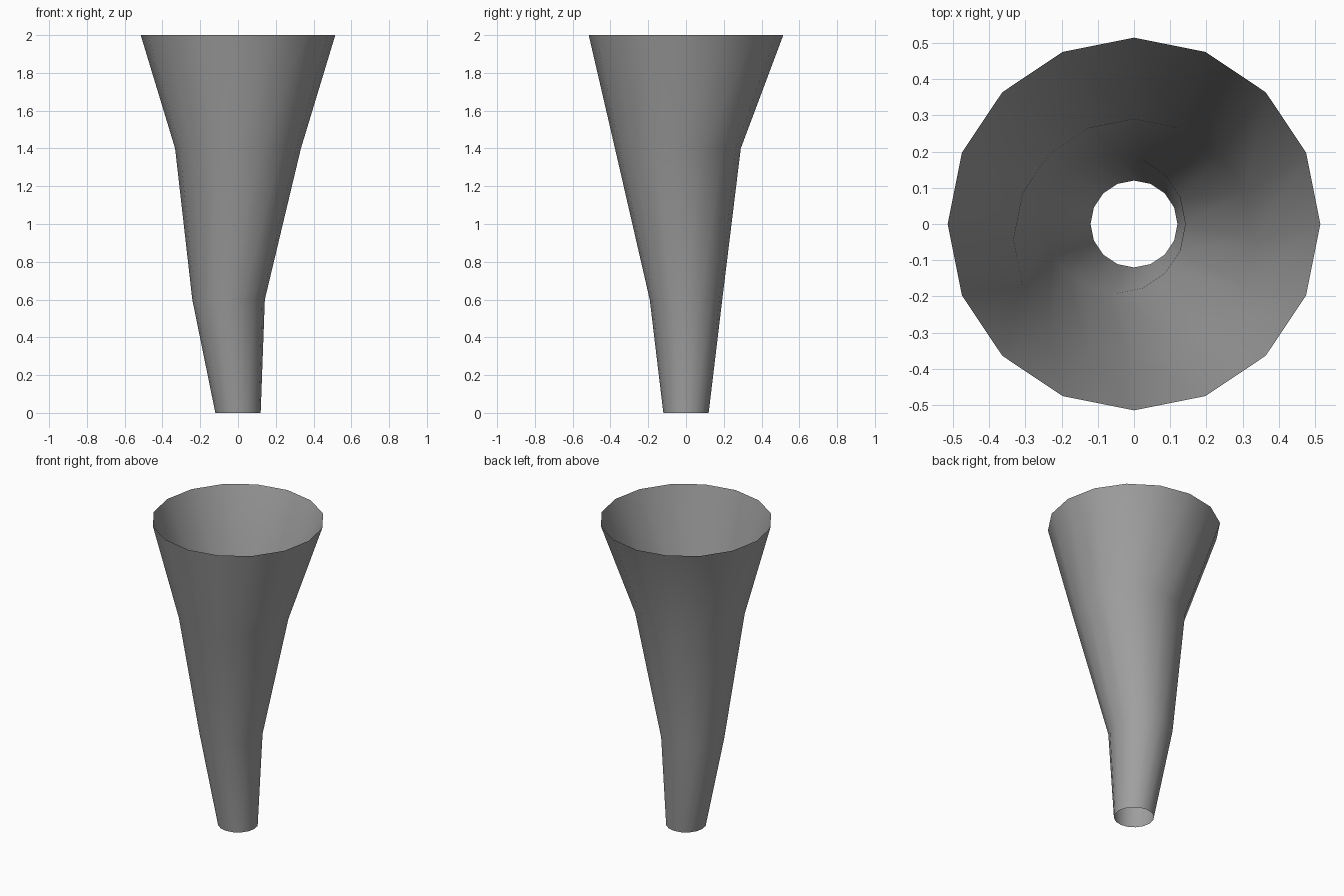
import bpy, bmesh
from math import cos, sin, tau

cube = bpy.data.objects.get("Cube")
if cube:
    bpy.data.objects.remove(cube, do_unlink=True)

# Plain grey material
grey = bpy.data.materials.new("mid grey")
grey.use_nodes = True
colour = (0.35, 0.35, 0.35, 1)
grey.diffuse_color = colour
grey.node_tree.nodes["Principled BSDF"].inputs["Base Color"].default_value = colour

# Open flared tube: each ring is centre x, centre y, height, radius
SIDES = 16
RINGS = [(0, 0, 0, 0.12), (-0.05, 0, 0.6, 0.192),
         (0, -0.043, 1.4, 0.333), (0, 0, 2, 0.515)]

bm = bmesh.new()
loops = [[bm.verts.new((x + r * cos(tau * i / SIDES), y + r * sin(tau * i / SIDES), z))
          for i in range(SIDES)] for x, y, z, r in RINGS]
for low, high in zip(loops, loops[1:]):
    for i in range(SIDES):
        j = (i + 1) % SIDES
        bm.faces.new((low[i], low[j], high[j], high[i])).smooth = True

mesh = bpy.data.meshes.new("flared_tube")
bm.to_mesh(mesh)
bm.free()
mesh.materials.append(grey)
tube = bpy.data.objects.new("flared_tube", mesh)
bpy.context.collection.objects.link(tube)
